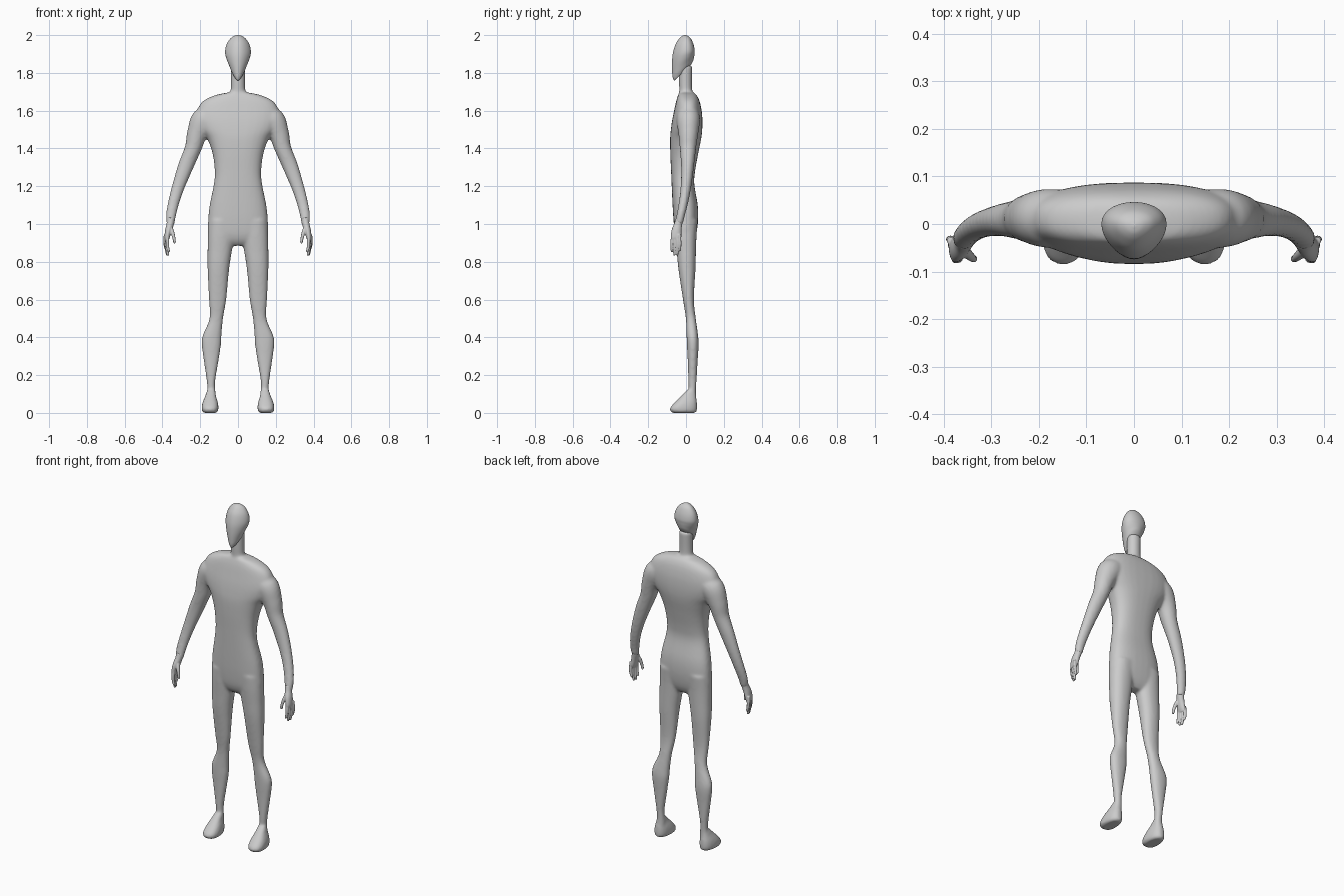
import bpy, bmesh, math
from mathutils import Vector

N = 32


def spline(rows, steps=5):
    """Catmull-Rom interpolation of section rows."""
    out = []
    for i in range(len(rows) - 1):
        a, b = rows[max(i - 1, 0)], rows[i]
        c, d = rows[i + 1], rows[min(i + 2, len(rows) - 1)]
        for k in range(steps):
            t = k / steps
            out.append([0.5 * (2 * q + (r - p) * t + (2 * p - 5 * q + 4 * r - s) * t * t
                               + (3 * q - p - 3 * r + s) * t ** 3)
                        for p, q, r, s in zip(a, b, c, d)])
    out.append(list(rows[-1]))
    return out


def spow(v, e):
    return math.copysign(abs(v) ** e, v)


def skin(bm, rings):
    """Bridge a list of point rings and cap both ends."""
    vs = [[bm.verts.new(p) for p in r] for r in rings]
    for a, b in zip(vs, vs[1:]):
        for i in range(N):
            j = (i + 1) % N
            bm.faces.new((a[i], a[j], b[j], b[i]))
    bm.faces.new(vs[0])
    bm.faces.new(vs[-1])


def stack(bm, rows, p=2.0, egg=0.0, side=1):
    """Stacked sections: z, centre x, half width, front y, back y, back rise."""
    rings = []
    for z, x, w, yf, yb, rise in spline(rows):
        ring = []
        for i in range(N):
            t = 2 * math.pi * i / N
            c, s = spow(math.cos(t), 2 / p), spow(math.sin(t), 2 / p)
            ring.append((side * (x + w * s * (1 + egg * c)),
                         (yf + yb) / 2 + (yb - yf) / 2 * c, z + rise * (1 + c) / 2))
        rings.append(ring)
    skin(bm, rings)


def tube(bm, rows, side=1):
    """Sections square to a path: x, y, z, radius across x, radius across y."""
    rows = spline(rows)
    pts = [Vector(r[:3]) for r in rows]
    rings = []
    for i, r in enumerate(rows):
        t = (pts[min(i + 1, len(pts) - 1)] - pts[max(i - 1, 0)]).normalized()
        v = Vector((0, 1, 0))
        v = (v - t * v.dot(t)).normalized()
        u = v.cross(t)
        ring = []
        for k in range(N):
            a = 2 * math.pi * k / N
            q = pts[i] + u * (r[3] * math.cos(a)) + v * (r[4] * math.sin(a))
            ring.append((side * q.x, q.y, q.z))
        rings.append(ring)
    skin(bm, rings)


def finish(bm, name, voxel=0, smooth=0):
    bmesh.ops.recalc_face_normals(bm, faces=bm.faces)
    me = bpy.data.meshes.new(name)
    bm.to_mesh(me)
    bm.free()
    for f in me.polygons:
        f.use_smooth = True
    ob = bpy.data.objects.new(name, me)
    bpy.context.collection.objects.link(ob)
    if voxel:
        m = ob.modifiers.new("fuse", 'REMESH')
        m.mode = 'VOXEL'
        m.voxel_size = voxel
        m.use_smooth_shade = True
        m = ob.modifiers.new("soften", 'SMOOTH')
        m.factor = 0.5
        m.iterations = smooth
    return ob


# torso, neck, arms, legs and feet fused into one skin
bm = bmesh.new()
torso = [(1.697, 0, .045, -.035, .038, 0), (1.682, 0, .12, -.042, .056, 0),
         (1.65, 0, .186, -.052, .072, 0), (1.60, 0, .217, -.063, .083, 0),
         (1.55, 0, .220, -.073, .087, 0), (1.50, 0, .198, -.080, .086, 0),
         (1.45, 0, .162, -.084, .080, 0), (1.37, 0, .134, -.083, .064, 0),
         (1.28, 0, .123, -.079, .048, 0), (1.21, 0, .128, -.076, .044, 0),
         (1.10, 0, .150, -.071, .062, 0), (1.02, 0, .158, -.066, .064, 0),
         (.95, 0, .158, -.058, .055, 0), (.91, 0, .125, -.045, .042, 0),
         (.885, 0, .07, -.025, .025, 0)]
stack(bm, torso, 2.5)
stack(bm, [(1.64, 0, .055, -.04, .045, 0), (1.70, 0, .040, -.036, .034, 0),
           (1.75, 0, .037, -.037, .032, 0), (1.84, 0, .038, -.037, .034, 0)])
leg = [(1.02, .085, .070, -.062, .062, 0), (.94, .090, .070, -.057, .056, 0),
       (.865, .096, .065, -.050, .053, 0), (.76, .104, .057, -.040, .050, 0),
       (.60, .108, .046, -.016, .042, 0), (.50, .115, .036, -.001, .052, 0),
       (.41, .137, .050, .003, .064, 0), (.36, .141, .051, .005, .067, 0),
       (.28, .142, .040, .009, .062, 0), (.17, .143, .023, .012, .056, 0),
       (.11, .141, .022, .012, .053, 0), (.03, .145, .03, -.01, .055, 0)]
foot = [(.12, .142, .022, .005, .052, 0), (.09, .145, .028, -.025, .054, 0),
        (.055, .147, .040, -.060, .058, 0), (.025, .148, .044, -.085, .059, 0),
        (.006, .148, .040, -.080, .056, 0), (0, .148, .032, -.07, .048, 0)]
arm = [(.13, .012, 1.59, .045, .055), (.18, .012, 1.55, .068, .062),
       (.217, .012, 1.475, .054, .052), (.238, .010, 1.40, .044, .043),
       (.277, .008, 1.305, .041, .034), (.315, .000, 1.20, .034, .028),
       (.339, -.012, 1.12, .030, .025), (.354, -.027, 1.05, .027, .022),
       (.357, -.038, 1.00, .021, .021)]
for s in (1, -1):
    stack(bm, leg, 2.2, side=s)
    stack(bm, foot, 2.4, -.12, s)
    tube(bm, arm, s)
finish(bm, "body", .007, 10)

# head: tapered mask-like egg with a slanted jaw
bm = bmesh.new()
head = [(1.772, 0, .010, -.05, .0, .05), (1.760, 0, .024, -.062, .020, .075),
        (1.775, 0, .037, -.070, .036, .085), (1.80, 0, .047, -.073, .042, .08),
        (1.85, 0, .061, -.074, .045, .05), (1.90, 0, .067, -.070, .046, .02),
        (1.95, 0, .059, -.056, .040, 0), (1.98, 0, .041, -.037, .027, 0),
        (1.995, 0, .021, -.021, .012, 0), (2.0, 0, .003, -.007, -.001, 0)]
stack(bm, head, 2.0, .22)
finish(bm, "head")

# hands: palm, four fingers and a thumb each
fingers = [(-.075, .850), (-.061, .832), (-.046, .832), (-.032, .855)]
for s, label in ((1, "left"), (-1, "right")):
    bm = bmesh.new()
    tube(bm, [(.355, -.034, 1.03, .020, .019), (.359, -.041, 1.0, .019, .021),
              (.368, -.050, .965, .018, .026), (.375, -.053, .93, .014, .028),
              (.376, -.053, .912, .008, .024)], s)
    for i, (y, tip) in enumerate(fingers):
        x = .372 + .004 * i
        tube(bm, [(x, y * .8 - .01, .945, .009, .008), (x + .002, y, .905, .009, .0075),
                  (x, y, (tip + .905) / 2, .008, .007), (x - .005, y, tip + .008, .007, .006),
                  (x - .006, y, tip, .003, .003)], s)
    tube(bm, [(.360, -.050, .99, .010, .012), (.347, -.065, .955, .010, .010),
              (.339, -.072, .925, .008, .008), (.336, -.073, .905, .007, .007),
              (.336, -.073, .897, .003, .003)], s)
    finish(bm, label + "_hand", .0028, 3)
